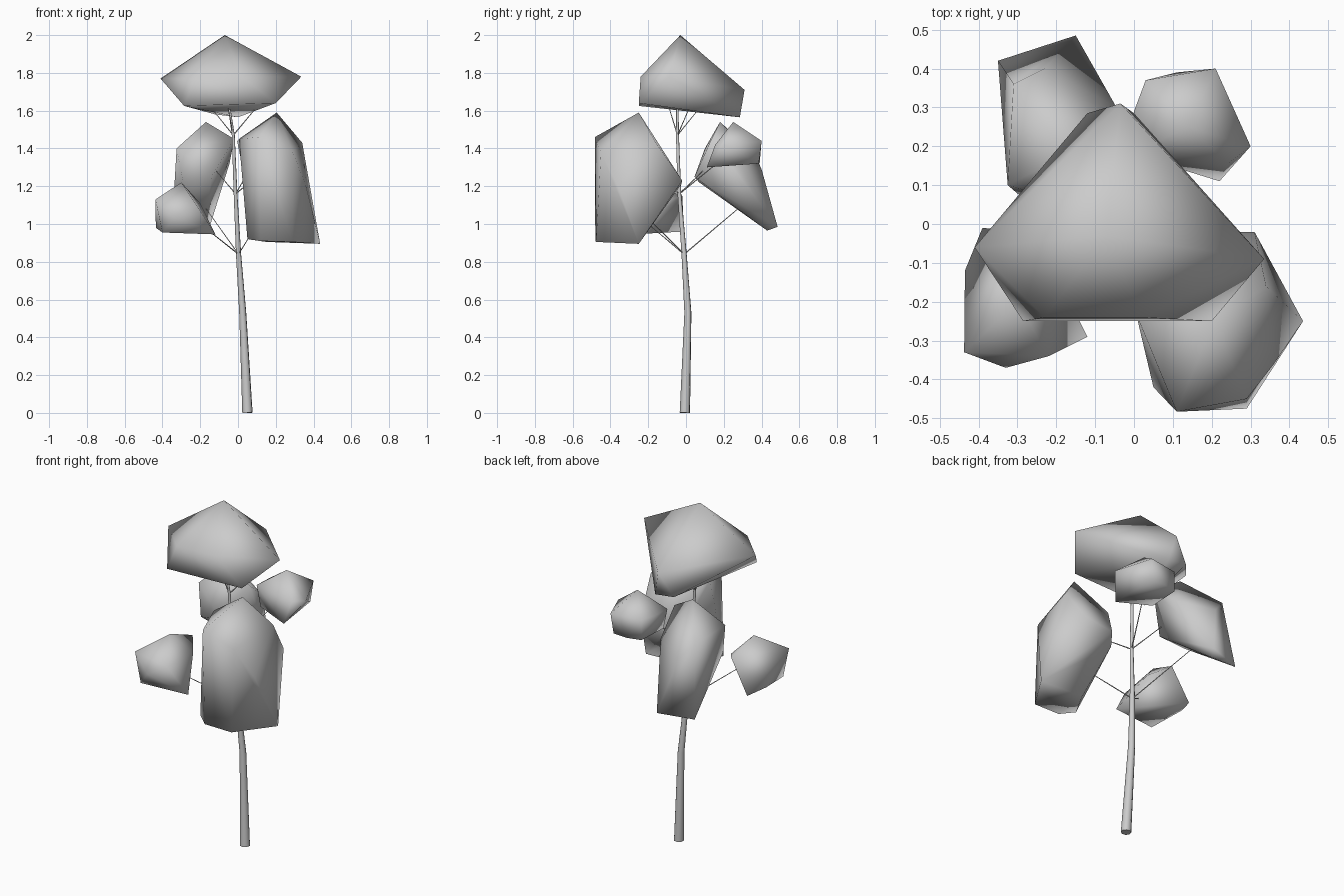
import bpy, bmesh


def finish(name, bm):
    bmesh.ops.recalc_face_normals(bm, faces=bm.faces[:])
    for f in bm.faces:
        f.smooth = True
    me = bpy.data.meshes.new(name)
    bm.to_mesh(me)
    bm.free()
    ob = bpy.data.objects.new(name, me)
    bpy.context.collection.objects.link(ob)
    return ob


def clump(name, corners):
    """Faceted leaf clump: convex hull of its corner points."""
    bm = bmesh.new()
    for c in corners:
        bm.verts.new(c)
    bmesh.ops.convex_hull(bm, input=bm.verts[:])
    loose = [v for v in bm.verts if not v.link_faces]
    bmesh.ops.delete(bm, geom=loose, context='VERTS')
    bmesh.ops.dissolve_limit(bm, angle_limit=0.05, verts=bm.verts[:], edges=bm.edges[:])
    return finish(name, bm)


def limb(name, path, sides):
    """Tapered tube through (x, y, z, radius) points."""
    cu = bpy.data.curves.new(name, 'CURVE')
    cu.dimensions = '3D'
    cu.bevel_depth = 1.0
    cu.bevel_resolution = (sides - 4) // 2
    cu.use_fill_caps = True
    sp = cu.splines.new('POLY')
    sp.points.add(len(path) - 1)
    for p, (x, y, z, r) in zip(sp.points, path):
        p.co = (x, y, z, 1)
        p.radius = r
    tmp = bpy.data.objects.new(name + "_curve", cu)
    bpy.context.collection.objects.link(tmp)
    dg = bpy.context.evaluated_depsgraph_get()
    me = bpy.data.meshes.new_from_object(tmp.evaluated_get(dg))
    bpy.data.objects.remove(tmp)
    bm = bmesh.new()
    bm.from_mesh(me)
    ob = finish(name, bm)
    # sit exactly on the ground
    for v in ob.data.vertices:
        v.co.z = max(v.co.z, 0.0)
    return ob


# trunk with a slight bend
limb("trunk", [(0.05, -0.006, 0, 0.028), (0.025, 0.01, 0.53, 0.019),
               (0.003, -0.01, 0.84, 0.014), (-0.013, -0.035, 1.16, 0.010),
               (-0.025, -0.045, 1.47, 0.008), (-0.05, -0.046, 1.64, 0.006)], 8)

# thin branches grouped by the node they leave from
low, mid, high = (0.003, -0.01, 0.84), (-0.013, -0.035, 1.16), (-0.025, -0.045, 1.47)
forks = [(low, (-0.19, 0.31, 1.11)), (low, (-0.2, -0.2, 1.0)), (low, (0.12, -0.2, 1.03)),
         (mid, (-0.14, 0.12, 1.31)), (mid, (0.1, 0.2, 1.35)), (mid, (0.1, -0.17, 1.25)),
         (high, (-0.13, 0.06, 1.6)), (high, (0.1, 0.02, 1.62)), (high, (-0.06, -0.1, 1.65))]
for a, b in forks:
    limb("branch", [(*a, 0.0035), (*b, 0.002)], 4)

# crown on top
clump("top_leaves", [(-0.07, -0.03, 2.0), (-0.41, -0.06, 1.77), (0.335, -0.09, 1.78),
                     (-0.035, 0.31, 1.71), (-0.12, 0.285, 1.58), (0.0, 0.285, 1.565),
                     (-0.285, -0.25, 1.625), (0.2, -0.25, 1.64), (-0.23, -0.24, 1.77),
                     (0.02, -0.24, 1.78)])

# large front right clump
clump("front_right_leaves", [(0.205, -0.25, 1.59), (0.34, -0.16, 1.43), (0.435, -0.25, 0.895),
                             (0.29, -0.475, 0.905), (0.11, -0.483, 1.46), (0.12, -0.48, 0.91),
                             (0.05, -0.42, 0.92), (0.005, -0.23, 1.45), (0.31, -0.02, 1.23),
                             (0.13, -0.025, 1.21), (0.02, -0.19, 1.44), (0.15, -0.25, 0.905),
                             (0.29, -0.45, 1.38), (0.36, -0.36, 1.2), (0.1, -0.07, 1.15)])

# small front left clump
clump("front_left_leaves", [(-0.3, -0.2, 1.22), (-0.39, -0.01, 0.96), (-0.435, -0.12, 0.98),
                            (-0.437, -0.33, 1.13), (-0.33, -0.37, 1.04), (-0.22, -0.34, 1.1),
                            (-0.12, -0.29, 0.945), (-0.28, -0.02, 1.15),
                            (-0.4, -0.33, 0.955), (-0.2, -0.13, 1.11)])

# long slanted back left clump
clump("back_left_leaves", [(-0.17, 0.18, 1.54), (-0.325, 0.1, 1.4), (-0.29, 0.07, 1.22),
                           (-0.31, 0.36, 1.38), (-0.23, 0.4, 1.29), (-0.35, 0.42, 0.975),
                           (-0.15, 0.485, 0.985), (-0.18, 0.43, 0.965), (-0.045, 0.3, 1.32),
                           (-0.02, 0.135, 1.45), (-0.14, 0.045, 1.25)])

# small back right clump
clump("back_right_leaves", [(0.14, 0.25, 1.54), (0.21, 0.4, 1.44), (0.2, 0.385, 1.32),
                            (0.11, 0.39, 1.32), (0.03, 0.37, 1.44), (0.03, 0.37, 1.32),
                            (0.3, 0.2, 1.42), (0.22, 0.11, 1.3), (-0.005, 0.18, 1.44),
                            (0.0, 0.29, 1.44), (0.02, 0.18, 1.32), (0.24, 0.155, 1.42),
                            (0.1, 0.165, 1.42)])
